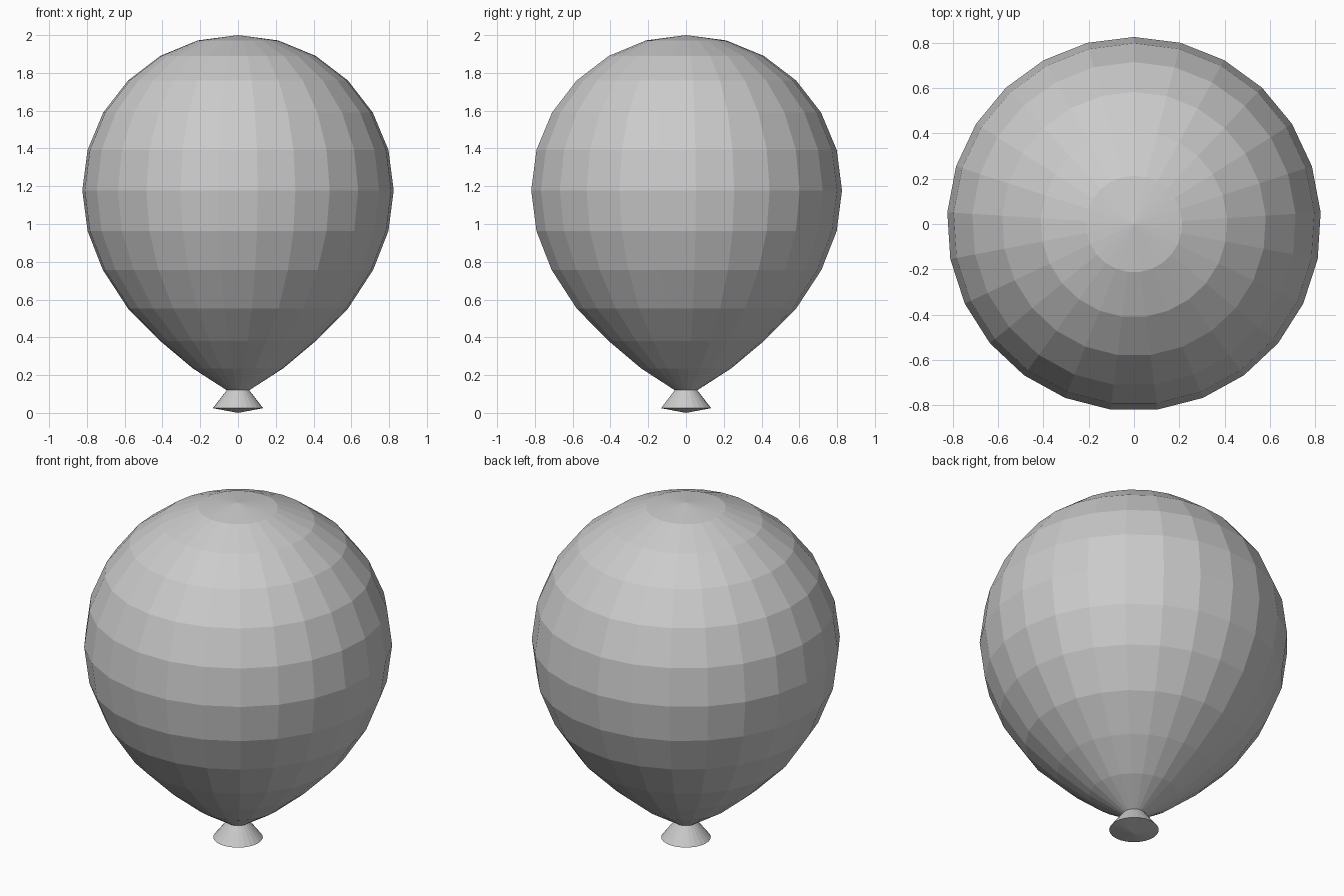
import bpy
import bmesh
from math import cos, sin, pi

SIDES = 25

cube = bpy.data.objects.get("Cube")
if cube:
    bpy.data.objects.remove(cube, do_unlink=True)

grey = bpy.data.materials.new("light_grey")
grey.use_nodes = True
grey.diffuse_color = (0.6, 0.6, 0.6, 1)
grey.node_tree.nodes["Principled BSDF"].inputs["Base Color"].default_value = (0.6, 0.6, 0.6, 1)


def lathe(name, profile):
    """Turn (radius, z) points around z, top to bottom; radius 0 makes a pole."""
    bm = bmesh.new()
    rings = []
    for r, z in profile:
        angles = [pi / 2 + 2 * pi * i / SIDES for i in range(SIDES if r else 1)]
        rings.append([bm.verts.new((r * cos(a), r * sin(a), z)) for a in angles])
    for upper, lower in zip(rings, rings[1:]):
        for i in range(SIDES):
            j = (i + 1) % SIDES
            corners = [upper[i % len(upper)], lower[i % len(lower)],
                       lower[j % len(lower)], upper[j % len(upper)]]
            bm.faces.new(list(dict.fromkeys(corners)))
    bmesh.ops.recalc_face_normals(bm, faces=bm.faces)
    mesh = bpy.data.meshes.new(name)
    bm.to_mesh(mesh)
    bm.free()
    mesh.materials.append(grey)
    obj = bpy.data.objects.new(name, mesh)
    bpy.context.collection.objects.link(obj)
    return obj


# Round faceted envelope, tapering to the neck
lathe("balloon_body", [
    (0, 2.0), (0.213, 1.972), (0.412, 1.89), (0.583, 1.76), (0.715, 1.59),
    (0.798, 1.392), (0.826, 1.178), (0.798, 0.963), (0.717, 0.757),
    (0.583, 0.552), (0.412, 0.38), (0.24, 0.236), (0.06, 0.12), (0, 0.12)])

# Flared knot with a shallow pointed underside
lathe("balloon_knot", [(0, 0.12), (0.06, 0.12), (0.133, 0.025), (0, 0.0)])
